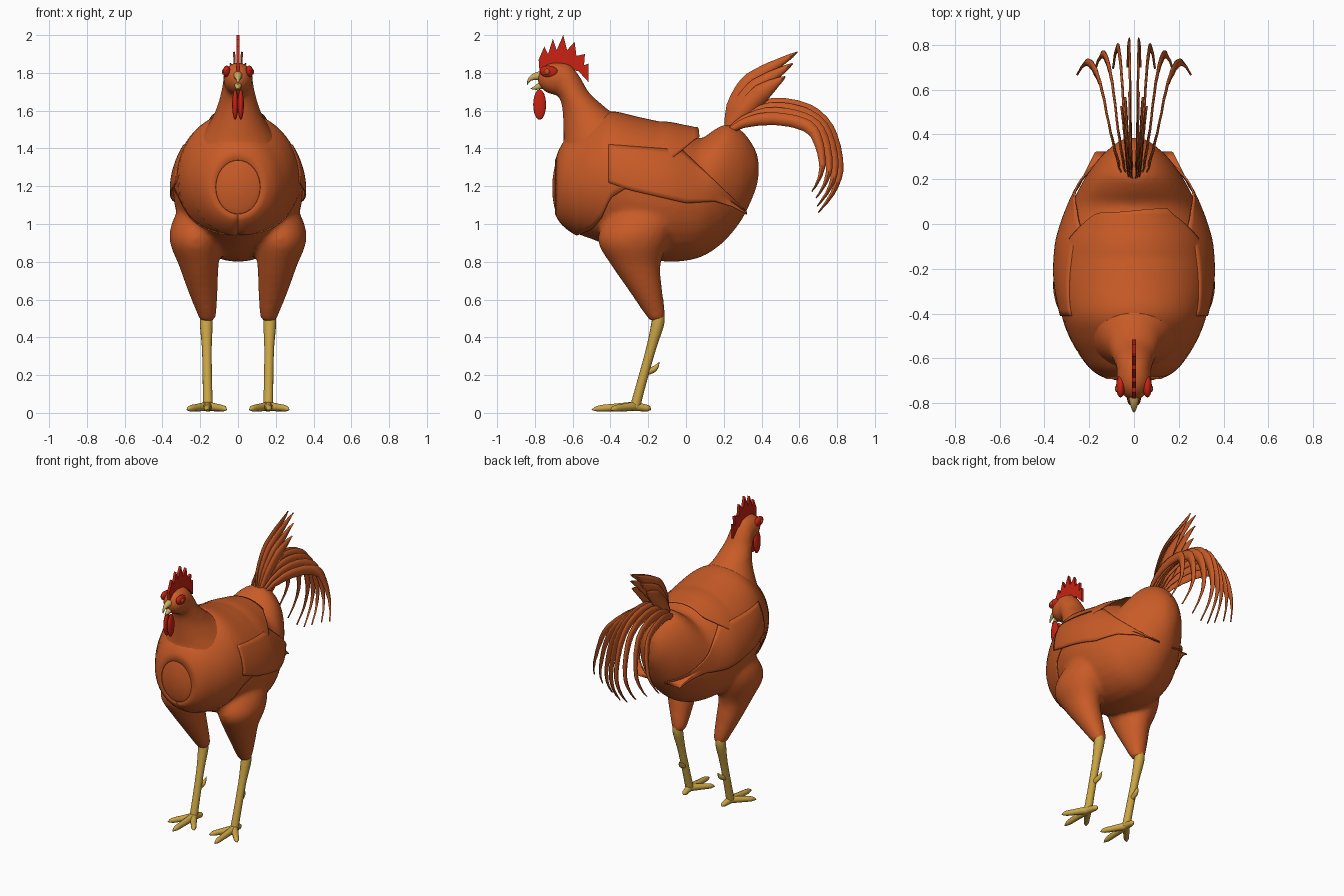
import bpy, bmesh, math
from mathutils import Vector, Matrix

if "Cube" in bpy.data.objects:
    bpy.data.objects.remove(bpy.data.objects["Cube"])


def material(name, rgb):
    m = bpy.data.materials.new(name)
    m.diffuse_color = (*rgb, 1)
    m.use_nodes = True
    m.node_tree.nodes["Principled BSDF"].inputs["Base Color"].default_value = m.diffuse_color
    return m


RUST = material("rust_plumage", (0.58, 0.105, 0.02))
RED = material("comb_red", (0.58, 0.016, 0.006))
YELLOW = material("leg_yellow", (0.60, 0.38, 0.06))
HORN = material("beak_horn", (0.62, 0.42, 0.12))
AMBER = material("eye_amber", (0.50, 0.08, 0.015))


def finish(bm, name, mat, mirror=False, solid=0, smooth=True):
    bmesh.ops.recalc_face_normals(bm, faces=bm.faces)
    me = bpy.data.meshes.new(name)
    bm.to_mesh(me)
    bm.free()
    me.materials.append(mat)
    ob = bpy.data.objects.new(name, me)
    bpy.context.collection.objects.link(ob)
    if smooth:
        bpy.ops.object.select_all(action='DESELECT')
        ob.select_set(True)
        bpy.context.view_layer.objects.active = ob
        bpy.ops.object.shade_smooth_by_angle(angle=math.radians(40))
    if solid:
        s = ob.modifiers.new("thickness", 'SOLIDIFY')
        s.thickness, s.offset = solid, 0
    if mirror:
        ob.modifiers.new("mirror", 'MIRROR')
    return ob


def curve(points, n):
    """Catmull-Rom samples through tuples of any size."""
    p = [points[0], *points, points[-1]]
    out = []
    for i in range(n + 1):
        f = i / n * (len(points) - 1)
        k = min(int(f), len(points) - 2)
        t = f - k
        out.append(tuple(
            0.5 * (2*b + (c - a)*t + (2*a - 5*b + 4*c - d)*t*t + (3*b - a - 3*c + d)*t**3)
            for a, b, c, d in zip(*p[k:k + 4])))
    return out


def at(table, y):
    """Linear lookup on the first column."""
    for a, b in zip(table, table[1:]):
        if y <= b[0]:
            t = max(0, (y - a[0]) / (b[0] - a[0]))
            return [p + (q - p) * t for p, q in zip(a[1:], b[1:])]
    return list(table[-1][1:])


def grid(bm, rows, closed=False):
    vs = [[bm.verts.new(p) for p in r] for r in rows]
    n = len(rows[0])
    for a, b in zip(vs, vs[1:]):
        for j in range(n if closed else n - 1):
            k = (j + 1) % n
            bm.faces.new((a[j], a[k], b[k], b[j]))
    if closed:
        bm.faces.new(vs[0][::-1])
        bm.faces.new(vs[-1])


def ring(f, n=24):
    return [f(math.cos(2*math.pi*i/n), math.sin(2*math.pi*i/n)) for i in range(n)]


def flat_rings(table, n, side=1):
    """Horizontal ellipses from z, cx, cy, rx, ry."""
    return [ring(lambda c, s: (side*(x + rx*c), y + ry*s, z))
            for z, x, y, rx, ry in curve(table, n)]


def tube(bm, path, n=10, sides=10):
    """Tapered tube through x, y, z, radius."""
    pts = curve(path, n)
    rows = []
    for i, p in enumerate(pts):
        d = Vector(pts[min(i + 1, n)][:3]) - Vector(pts[max(i - 1, 0)][:3])
        q = d.to_track_quat('Z', 'X')
        r = max(p[3], 0.001)
        rows.append(ring(lambda c, s: Vector(p[:3]) + q @ Vector((r*c, r*s, 0)), sides))
    grid(bm, rows, True)


def ball(bm, loc, size, rot=0):
    m = Matrix.Translation(loc) @ Matrix.Rotation(rot, 4, 'X') @ Matrix.Diagonal((*size, 1))
    bmesh.ops.create_uvsphere(bm, u_segments=20, v_segments=12, radius=1, matrix=m)


# Torso sections: y, bottom, top, half width
TORSO = curve([(-.708, 1.15, 1.23, .03), (-.69, 1.06, 1.33, .11), (-.65, 1.0, 1.42, .18),
               (-.58, .95, 1.48, .235), (-.5, .92, 1.54, .28), (-.4, .88, 1.585, .315),
               (-.25, .82, 1.555, .342), (-.1, .80, 1.52, .337), (0, .805, 1.48, .312),
               (.08, .825, 1.455, .282), (.15, .865, 1.5, .25), (.22, .925, 1.53, .21),
               (.3, 1.03, 1.49, .15), (.365, 1.17, 1.4, .075), (.385, 1.25, 1.33, .03)], 70)

# Body: torso, neck, head and thighs fused into one skin
bm = bmesh.new()
grid(bm, [ring(lambda c, s: (w*c, y, (a + b)/2 + (b - a)/2*s), 32) for y, a, b, w in TORSO], True)
neck = [(1.25, 0, -.43, .24, .23), (1.40, 0, -.435, .225, .215), (1.5, 0, -.455, .175, .195),
        (1.58, 0, -.515, .128, .138), (1.64, 0, -.557, .107, .104), (1.70, 0, -.6, .09, .085),
        (1.77, 0, -.635, .078, .08), (1.82, 0, -.65, .06, .06), (1.85, 0, -.65, .03, .03)]
grid(bm, flat_rings(neck, 40), True)
ball(bm, (0, -.685, 1.77), (.08, .105, .088))
thigh = [(.483, .165, -.153, .035, .035), (.52, .165, -.163, .05, .054), (.65, .187, -.215, .08, .09),
         (.78, .208, -.265, .105, .13), (.9, .225, -.28, .135, .185), (1.0, .215, -.25, .137, .19),
         (1.12, .19, -.2, .1, .15), (1.2, .17, -.18, .05, .08)]
for side in (1, -1):
    grid(bm, flat_rings(thigh, 36, side), True)
body = finish(bm, "body", RUST)
r = body.modifiers.new("fuse", 'REMESH')
r.mode, r.voxel_size, r.use_smooth_shade = 'VOXEL', .015, True
s = body.modifiers.new("soften", 'SMOOTH')
s.factor, s.iterations = .5, 10

# Cape of breast and back feathers, lying just over the torso
EDGE = [(-.7, .9), (-.5, .98), (-.45, 1.03), (-.4, 1.14), (-.3, 1.2), (0, 1.38), (.07, 1.42)]
bm = bmesh.new()
rows = []
for i in range(41):
    y = -.69 + .75*i/40
    a, b, w = at(TORSO, y)
    c, h = (a + b)/2, (b - a)/2
    amax = math.acos(max(-1, min(1, (at(EDGE, y)[0] - c)/h)))
    lift = .045*max(0, (y + .15)/.21)
    row = []
    for j in range(33):
        t = amax*(j/16 - 1)
        row.append(((w + .008)*math.sin(t), y + .01*math.sin(3*t)*(i == 40),
                    c + (h + .008)*math.cos(t) + lift*max(0, math.cos(t))))
    rows.append(row)
grid(bm, rows)
finish(bm, "feather_cape", RUST, solid=.006)

# Folded wings
UPPER = [(-.41, 1.42), (-.02, 1.39), (.15, 1.23), (.32, 1.065)]
LOWER = [(-.41, 1.22), (-.3, 1.18), (0, 1.11), (.15, 1.12), (.25, 1.09), (.32, 1.05)]
bm = bmesh.new()
rows = []
for i in range(31):
    y = -.41 + .73*i/30
    a, b, w = at(TORSO, y)
    lo, hi = at(LOWER, y)[0], at(UPPER, y)[0]
    row = []
    for j in range(11):
        z = lo + (hi - lo)*j/10
        k = (z - (a + b)/2)/((b - a)/2)
        x = w*math.sqrt(max(.1, 1 - k*k)) + .014
        row.append((max(x, .33 - .5*y) if y > .12 and j < 5 else x, y, z))
    rows.append(row)
grid(bm, rows)
finish(bm, "wing", RUST, mirror=True, solid=.008)


# Tail feathers: upright blades thin in x, splayed sideways
def feather(bm, path, x0, x1, width, end=1.0):
    n = 22
    pts = curve(path, 60)
    pts = [pts[round(i/n*60*end)] for i in range(n + 1)]
    rows = []
    for i, (y, z) in enumerate(pts):
        t = i/n
        p, q = pts[max(i - 1, 0)], pts[min(i + 1, n)]
        d = Vector((q[0] - p[0], q[1] - p[1])).normalized()
        w = width*min(1, .35 + 2.5*t, 2.2*(1 - t) + .02)
        x = x0 + (x1 - x0)*t
        rows.append([(x + (.006 if k == 0 else 0), y - d.y*w*k, z + d.x*w*k) for k in (-1, 0, 1)])
    grid(bm, rows)


SICKLE = [(.21, 1.48), (.32, 1.585), (.48, 1.635), (.66, 1.595), (.765, 1.48),
          (.812, 1.3), (.78, 1.17), (.70, 1.06)]
bm = bmesh.new()
for sy, sz, x0, x1, end in [(1, 1, .008, .025, 1), (.96, .85, .02, .09, .97),
                            (.91, .68, .03, .17, .94), (.85, .5, .045, .25, .92)]:
    path = [(.21 + (y - .21)*sy, 1.48 + (z - 1.48)*(sz if z > 1.48 else sy)) for y, z in SICKLE]
    feather(bm, path, x0, x1, .033, end)
finish(bm, "sickle_feather", RUST, mirror=True, solid=.005)
bm = bmesh.new()
for k, (my, mz, ty, tz) in enumerate([(.33, 1.735, .59, 1.91), (.36, 1.705, .565, 1.85),
                                      (.385, 1.68, .525, 1.78)]):
    feather(bm, [(.22, 1.5), (my, mz), (ty, tz)], .006 + .008*k, .018 + .018*k, .05)
finish(bm, "upright_tail_feather", RUST, mirror=True, solid=.005)

# Comb
bm = bmesh.new()
comb = [(-.775, 1.80), (-.78, 1.87), (-.75, 1.94), (-.73, 1.90), (-.705, 1.98), (-.685, 1.92),
        (-.65, 2.0), (-.63, 1.92), (-.59, 1.965), (-.58, 1.89), (-.535, 1.90), (-.54, 1.84),
        (-.515, 1.85), (-.515, 1.75), (-.57, 1.81), (-.66, 1.82)]
bm.faces.new([bm.verts.new((0, y, z)) for y, z in comb])
finish(bm, "comb", RED, solid=.018, smooth=False)

# Wattles and face patches
bm = bmesh.new()
ball(bm, (.015, -.775, 1.632), (.016, .034, .08))
finish(bm, "wattle", RED, mirror=True)
bm = bmesh.new()
ball(bm, (.06, -.725, 1.806), (.02, .05, .032), -.15)
finish(bm, "face_patch", RED, mirror=True)
bm = bmesh.new()
ball(bm, (.07, -.735, 1.806), (.016, .018, .018))
finish(bm, "eye", AMBER, mirror=True)

# Beak halves
bm = bmesh.new()
tube(bm, [(0, -.765, 1.785, .026), (0, -.80, 1.78, .019), (0, -.828, 1.765, .01), (0, -.842, 1.735, .001)])
tube(bm, [(0, -.765, 1.735, .02), (0, -.795, 1.722, .012), (0, -.822, 1.716, .001)])
finish(bm, "beak", HORN)

# Shanks with spurs
bm = bmesh.new()
tube(bm, [(.168, -.145, .52, .03), (.168, -.15, .47, .034), (.165, -.185, .34, .026),
          (.162, -.235, .16, .025), (.16, -.27, .03, .027)], 14, 14)
tube(bm, [(.16, -.205, .215, .016), (.155, -.165, .235, .015), (.15, -.14, .27, .001)])
finish(bm, "shank", YELLOW, mirror=True)

# Toes: tip x, y, bend height
bm = bmesh.new()
for tx, ty in [(.165, -.5), (.272, -.40), (.06, -.41), (.15, -.185)]:
    mx, my = (.16 + tx)/2, (-.27 + ty)/2
    tube(bm, [(.16, -.27, .035, .025), (mx, my, .028, .02),
              ((mx + 2*tx)/3, (my + 2*ty)/3, .023, .016), (tx, ty, .016, .001)], 12)
finish(bm, "toes", YELLOW, mirror=True)
